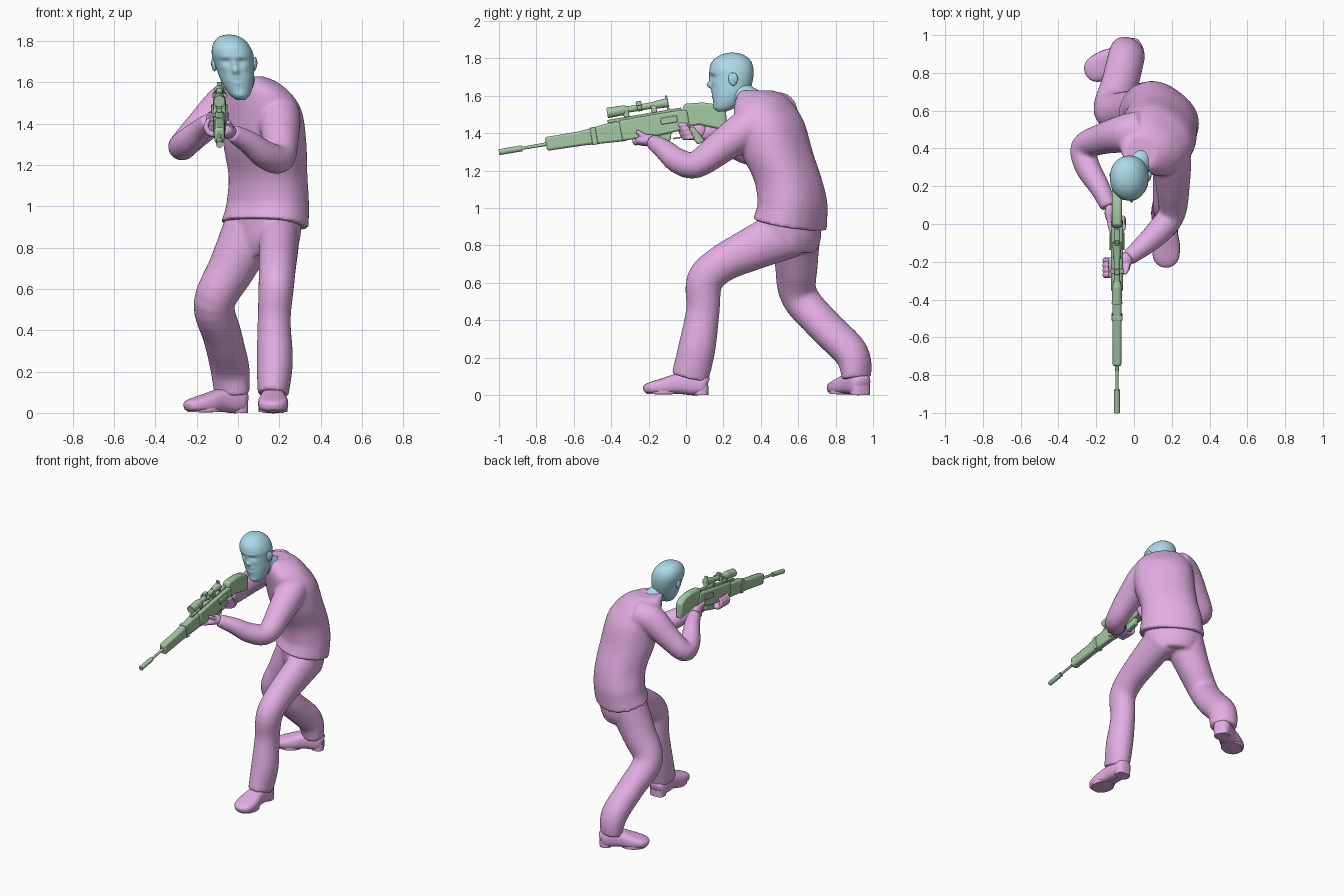
import bpy, bmesh, math
from mathutils import Vector, Matrix


def material(name, rgb):
    m = bpy.data.materials.new(name)
    m.diffuse_color = (*rgb, 1)
    return m


PLUM = material("plum cloth", (0.77, 0.42, 0.77))
BLUE = material("pale blue", (0.41, 0.70, 0.80))
GREEN = material("sage green", (0.37, 0.58, 0.37))


def finish(name, bm, mat, remesh=0.0, angle=180):
    """Turn a bmesh into an object; optionally fuse its volumes."""
    bmesh.ops.recalc_face_normals(bm, faces=bm.faces)
    me = bpy.data.meshes.new(name)
    bm.to_mesh(me)
    bm.free()
    for p in me.polygons:
        p.use_smooth = True
    me.set_sharp_from_angle(angle=math.radians(angle))
    me.materials.append(mat)
    ob = bpy.data.objects.new(name, me)
    bpy.context.collection.objects.link(ob)
    if remesh:
        r = ob.modifiers.new("fuse", 'REMESH')
        r.mode, r.voxel_size, r.use_smooth_shade = 'VOXEL', remesh, True
        s = ob.modifiers.new("soften", 'SMOOTH')
        s.factor, s.iterations = 0.5, 4
    return ob


def spline(pts, steps):
    """Catmull-Rom resampling of n-dimensional points."""
    p = [Vector(q) for q in pts]
    p = [p[0]] + p + [p[-1]]
    out = []
    for i in range(1, len(p) - 2):
        a, b, c, d = p[i - 1:i + 3]
        for k in range(steps):
            t = k / steps
            out.append(0.5 * (2 * b + (c - a) * t + (2 * a - 5 * b + 4 * c - d) * t * t
                              + (3 * b - a - 3 * c + d) * t ** 3))
    return out + [p[-2]]


def loft(bm, rings, ref, flat=False, n=24, steps=5, power=2.0, M=Matrix()):
    """Skin rings (x, y, z, half width, half depth); depth runs along ref."""
    rs = spline(rings, steps)
    loops = []
    for i, r in enumerate(rs):
        c = Vector(r[:3])
        a, b = rs[max(i - 1, 0)], rs[min(i + 1, len(rs) - 1)]
        T = Vector((0, 0, 1)) if flat else (Vector(b[:3]) - Vector(a[:3])).normalized()
        V = Vector(ref)
        V = (V - T * V.dot(T)).normalized()
        U = V.cross(T)
        loop = []
        for k in range(n):
            t = 2 * math.pi * k / n
            u, v = (math.copysign(abs(f) ** (2 / power), f) for f in (math.cos(t), math.sin(t)))
            loop.append(bm.verts.new(M @ (c + U * u * r[3] + V * v * r[4])))
        loops.append(loop)
    for A, B in zip(loops, loops[1:]):
        for k in range(n):
            bm.faces.new((A[k], A[(k + 1) % n], B[(k + 1) % n], B[k]))
    bm.faces.new(loops[0])
    bm.faces.new(loops[-1])


def ball(bm, loc, size, rot=0.0):
    M = Matrix.Translation(loc) @ Matrix.Rotation(rot, 4, 'X') @ Matrix.Diagonal((*size, 1))
    bmesh.ops.create_uvsphere(bm, u_segments=20, v_segments=12, radius=1, matrix=M)


# Jacket: torso turned to one side, hem higher in front, fused with both sleeves
bm = bmesh.new()
loft(bm, [(.13, .555, .90, .222, .168), (.14, .565, .97, .212, .164), (.145, .568, 1.04, .205, .161),
          (.145, .545, 1.15, .195, .162), (.13, .485, 1.30, .205, .172), (.115, .448, 1.45, .202, .165),
          (.088, .42, 1.54, .18, .142), (.06, .40, 1.60, .128, .118), (.035, .375, 1.628, .085, .09)],
     (-.6, -.8, 0), flat=True, n=36, power=2.3)
for v in bm.verts:
    if v.co.z < 1.02:
        tilt = .01 + .2 * (-.5 * (v.co.x - .13) - .87 * (v.co.y - .56))
        v.co.z += tilt * (1.02 - v.co.z) / .12
loft(bm, [(.16, .43, 1.48, .09, .09), (.195, .35, 1.44, .105, .105), (.205, .2, 1.335, .09, .09),
          (.2, .055, 1.232, .073, .073), (.13, -.04, 1.25, .068, .068), (.05, -.115, 1.31, .056, .056),
          (-.03, -.18, 1.355, .042, .042)], (.6, 0, 1))
loft(bm, [(.04, .5, 1.52, .1, .1), (-.05, .48, 1.5, .1, .1), (-.17, .45, 1.39, .082, .082),
          (-.268, .405, 1.292, .068, .068), (-.245, .30, 1.31, .067, .067), (-.18, .19, 1.37, .055, .055),
          (-.135, .09, 1.41, .042, .042)], (-1, 0, 1))
finish("jacket", bm, PLUM, .011)

# Trousers: hips, bent front leg and trailing rear leg
bm = bmesh.new()
loft(bm, [(.13, .57, .76, .14, .11), (.13, .565, .84, .187, .138), (.13, .555, .98, .195, .145)],
     (-.6, -.8, 0), flat=True)
loft(bm, [(.20, .55, .87, .1, .14), (.195, .34, .775, .095, .115), (.19, .19, .70, .09, .1),
          (.185, .1, .61, .086, .098), (.175, .09, .45, .08, .09), (.178, .058, .25, .088, .1),
          (.17, .02, .09, .075, .1)], (0, -1, .6))
loft(bm, [(.06, .59, .88, .14, .13), (-.03, .59, .70, .115, .115), (-.115, .605, .53, .1, .1),
          (-.075, .74, .37, .102, .09), (-.04, .885, .22, .1, .088), (-.03, .912, .09, .092, .07)],
     (-.6, -.8, 0))
finish("trousers", bm, PLUM, .011)


# Shoes: upper plus a heel block
def shoe(name, x, y, yaw, heel):
    bm = bmesh.new()
    M = Matrix.Translation((x, y, 0)) @ Matrix.Rotation(yaw, 4, 'Z')
    loft(bm, [(0, heel, .05, .035, .04), (0, heel - .02, .055, .055, .055), (0, .02, .06, .06, .062),
              (0, -.06, .06, .062, .055), (0, -.13, .047, .073, .046), (0, -.2, .038, .068, .034),
              (0, -.235, .033, .045, .024), (0, -.248, .03, .015, .012)],
         (0, 0, 1), n=24, power=2.8, M=M)
    loft(bm, [(0, heel - .035, 0, .052, .04), (0, heel - .035, .05, .053, .041)],
         (0, 1, 0), flat=True, steps=1, power=3, M=M)
    loft(bm, [(0, -.145, .004, .07, .085), (0, -.145, .03, .07, .085)],
         (0, 1, 0), flat=True, steps=1, M=M)
    finish(name, bm, PLUM, angle=50)


shoe("front_shoe", .17, .02, 0, .095)
shoe("rear_shoe", -.035, .91, -1.07, .075)

# Support hand: palm below the fore-end, fingers curling up the far side
bm = bmesh.new()
ball(bm, (-.075, -.22, 1.36), (.058, .052, .03))
ball(bm, (-.045, -.19, 1.36), (.04, .04, .034))
for i in range(4):
    y = -.272 + .027 * i
    loft(bm, [(-.07, y + .01, 1.35, .014, .014), (-.13, y, 1.35, .015, .015), (-.155, y, 1.385, .014, .014),
              (-.137, y, 1.425, .011, .011)], (0, 1, 0), n=10, steps=4)
loft(bm, [(-.035, -.19, 1.36, .018, .018), (-.038, -.235, 1.39, .015, .015),
          (-.05, -.265, 1.41, .011, .011)], (1, 0, 0), n=10, steps=4)
finish("support_hand", bm, PLUM, .006)

# Trigger hand: palm on one side of the grip, fingers around its front
bm = bmesh.new()
ball(bm, (-.13, .06, 1.415), (.026, .05, .045))
for i in range(4):
    z, d = 1.375 + .023 * i, -.012 * i
    loft(bm, [(-.135, .05, z, .014, .014), (-.12, .005 + d, z, .014, .014), (-.085, -.012 + d, z, .013, .013),
              (-.055, .015 + d, z, .013, .013), (-.058, .045 + d, z, .01, .01)], (0, 0, 1), n=10, steps=4)
finish("trigger_hand", bm, PLUM, .006)

# Head: skull loft tilted to the stock, features pushed out by smooth bumps
def mid(z):
    return -.038 + (1.8 - z) * .18


bm = bmesh.new()
skull = [(1.515, .17, .215, .022), (1.535, .152, .26, .046), (1.57, .145, .305, .066),
         (1.61, .14, .335, .08), (1.66, .138, .352, .09), (1.70, .134, .36, .097), (1.74, .126, .361, .1),
         (1.78, .138, .35, .088), (1.81, .17, .322, .065), (1.825, .205, .29, .038), (1.83, .235, .26, .01)]
loft(bm, [(mid(z), (f + b) / 2, z, w, (b - f) / 2) for z, f, b, w in skull],
     (0, -1, 0), flat=True, n=56, power=2.15)
BUMPS = [(0, 1.655, .014, .016, .026), (0, 1.69, .011, .028, .013), (.037, 1.722, .026, .009, .006),
         (-.037, 1.722, .026, .009, .006), (.037, 1.70, .02, .011, -.009), (-.037, 1.70, .02, .011, -.009),
         (0, 1.619, .025, .006, .005), (0, 1.596, .022, .007, .005), (0, 1.608, .026, .004, -.004),
         (0, 1.535, .022, .015, .006), (.05, 1.668, .018, .015, .005), (-.05, 1.668, .018, .015, .005)]
for v in bm.verts:
    if v.co.y < .22:
        dx, z = v.co.x - mid(v.co.z), v.co.z
        v.co.y -= sum(A * math.exp(-((dx - x0) / sx) ** 2 - ((z - z0) / sz) ** 2)
                      for x0, z0, sx, sz, A in BUMPS)
finish("head", bm, BLUE)

bm = bmesh.new()
loft(bm, [(.04, .36, 1.57, .064, .066), (.02, .30, 1.605, .062, .068), (-.01, .265, 1.66, .06, .06)], (0, -1, 0))
finish("neck", bm, BLUE)
for side, word in ((1, "left"), (-1, "right")):
    bm = bmesh.new()
    ball(bm, (mid(1.69) + side * .096, .25, 1.688), (.013, .023, .036), .15)
    ball(bm, (mid(1.69) + side * .101, .26, 1.694), (.011, .017, .028), .15)
    finish(word + "_ear", bm, BLUE)

# Rifle: local y runs from muzzle to butt, tilted nose down
G = Matrix.Translation((-.09, -1, 1.298)) @ Matrix.Rotation(math.radians(9.6), 4, 'X')


def tube(name, s0, s1, t, r0, r1, seg=20):
    bm = bmesh.new()
    M = G @ Matrix.Translation((0, (s0 + s1) / 2, t)) @ Matrix.Rotation(-math.pi / 2, 4, 'X')
    bmesh.ops.create_cone(bm, cap_ends=True, segments=seg, radius1=r0, radius2=r1, depth=s1 - s0, matrix=M)
    finish(name, bm, GREEN, angle=40)


def plate(name, pts, hw, bevel=.008):
    """Side outline of (along, up) points given thickness across the rifle."""
    bm = bmesh.new()
    face = bm.faces.new([bm.verts.new(G @ Vector((-hw, s, t))) for s, t in pts])
    ex = bmesh.ops.extrude_face_region(bm, geom=[face])["geom"]
    bmesh.ops.translate(bm, vec=(2 * hw, 0, 0), verts=[v for v in ex if isinstance(v, bmesh.types.BMVert)])
    ob = finish(name, bm, GREEN, angle=30)
    b = ob.modifiers.new("bevel", 'BEVEL')
    b.width, b.segments = min(bevel, hw * .6), 2


def block(name, s0, s1, t0, t1, hw, bevel=.004):
    plate(name, [(s0, t0), (s1, t0), (s1, t1), (s0, t1)], hw, bevel)


for row in [("suppressor", 0, .125, 0, .016, .016), ("barrel", .12, .28, 0, .008, .01),
            ("scope_objective", .605, .695, .11, .028, .026), ("scope_taper", .695, .725, .11, .026, .017),
            ("scope_tube", .715, .87, .11, .017, .017), ("scope_eyepiece", .86, .935, .11, .02, .025)]:
    tube(*row)
plate("fore_end", [(.255, -.036), (.45, -.04), (.69, -.055), (.69, .05), (.6, .055), (.44, .038), (.255, .038)],
      .024, .012)
plate("receiver", [(.66, -.05), (.86, -.055), (1.03, -.045), (1.03, .055), (.98, .06), (.66, .06)], .032, .01)
plate("stock", [(1.0, -.035), (1.08, -.035), (1.22, -.09), (1.235, .02), (1.2, .055), (1.12, .08),
                (1.02, .09), (1.0, .05)], .026, .012)
plate("grip", [(1.0, -.04), (1.05, -.04), (1.095, -.125), (1.055, -.138)], .018)
plate("magazine", [(.83, -.04), (.93, -.04), (.915, -.092), (.825, -.1)], .02)
block("trigger_guard", .93, 1.02, -.088, -.08, .008, .002)
block("top_rail", .6, 1.0, .055, .073, .013)
block("front_scope_mount", .69, .72, .07, .11, .02)
block("rear_scope_mount", .84, .87, .07, .11, .02)
block("scope_turret", .765, .795, .09, .145, .014)
block("scope_side_knobs", .768, .792, .098, .122, .034)
block("rear_sight", .925, .937, .07, .15, .012, .002)
block("bolt_cover", .88, .97, .0, .035, .04)
block("fore_end_band", .5, .53, -.046, .048, .028)
